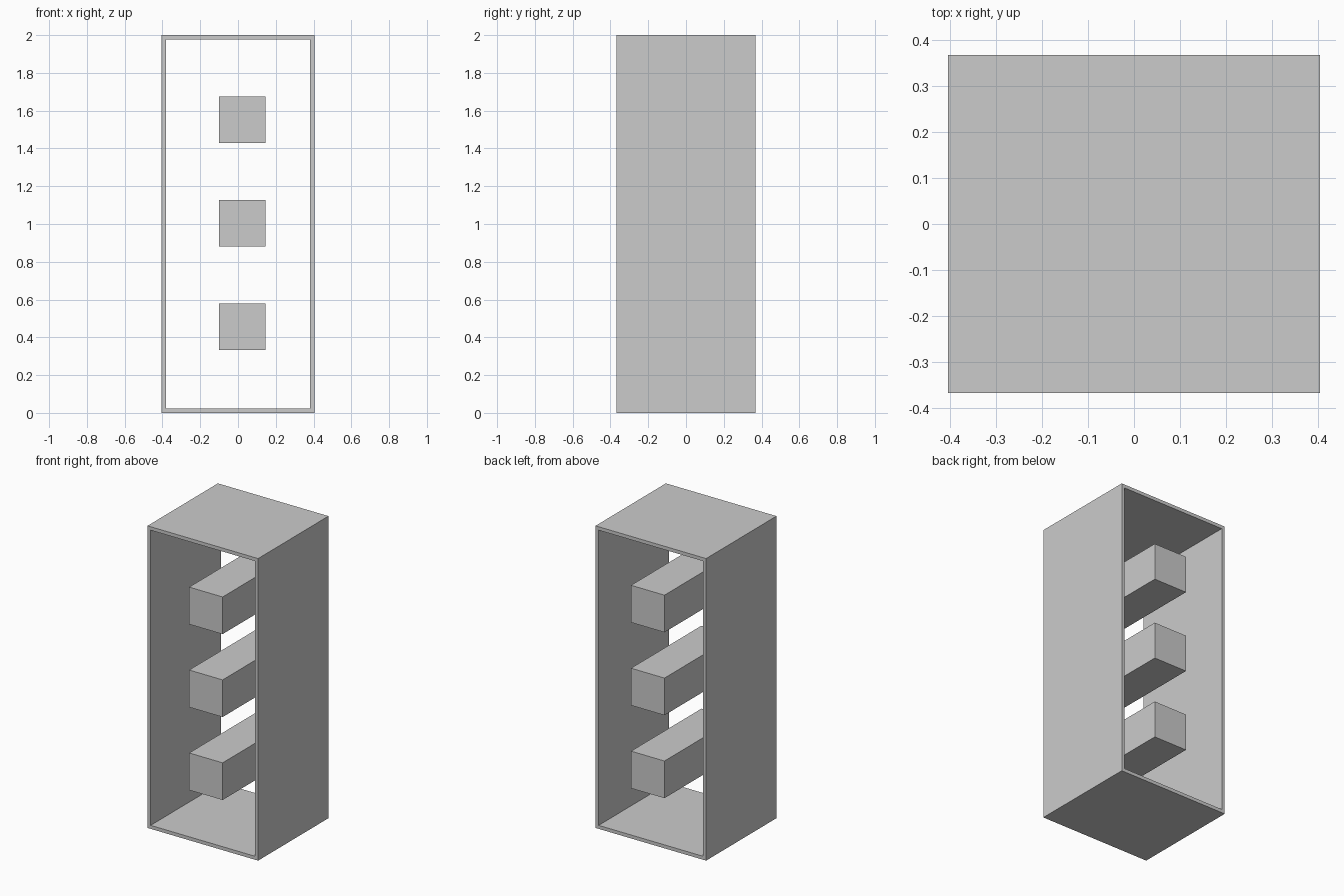
import bpy, bmesh

if "Cube" in bpy.data.objects:
    bpy.data.objects.remove(bpy.data.objects["Cube"])

W, D, H, T = 0.81, 0.736, 2.0, 0.023   # width, depth, height, wall thickness


def make_object(name, bm):
    bmesh.ops.recalc_face_normals(bm, faces=bm.faces)
    mesh = bpy.data.meshes.new(name)
    bm.to_mesh(mesh)
    bm.free()
    obj = bpy.data.objects.new(name, mesh)
    bpy.context.collection.objects.link(obj)
    return obj


def rect(x0, x1, z0, z1):
    return [(x0, z0), (x1, z0), (x1, z1), (x0, z1)]


# Open rectangular shell: ring profile extruded through the depth
bm = bmesh.new()
outer = rect(-W / 2, W / 2, 0, H)
inner = rect(-W / 2 + T, W / 2 - T, T, H - T)
o, n = [bm.verts.new((x, -D / 2, z)) for x, z in outer], [bm.verts.new((x, -D / 2, z)) for x, z in inner]
for i in range(4):
    j = (i + 1) % 4
    bm.faces.new((o[i], o[j], n[j], n[i]))
ext = bmesh.ops.extrude_face_region(bm, geom=bm.faces[:], use_keep_orig=True)
moved = [g for g in ext["geom"] if isinstance(g, bmesh.types.BMVert)]
bmesh.ops.translate(bm, verts=moved, vec=(0, D, 0))
make_object("outer_shell", bm)

# Three equal square bars running front to back
for name, z in (("lower_bar", 0.455), ("middle_bar", 1.004), ("upper_bar", 1.553)):
    bm = bmesh.new()
    bmesh.ops.create_cube(bm, size=1)
    bmesh.ops.scale(bm, verts=bm.verts, vec=(0.245, D, 0.246))
    make_object(name, bm).location = (0.0225, 0, z)
